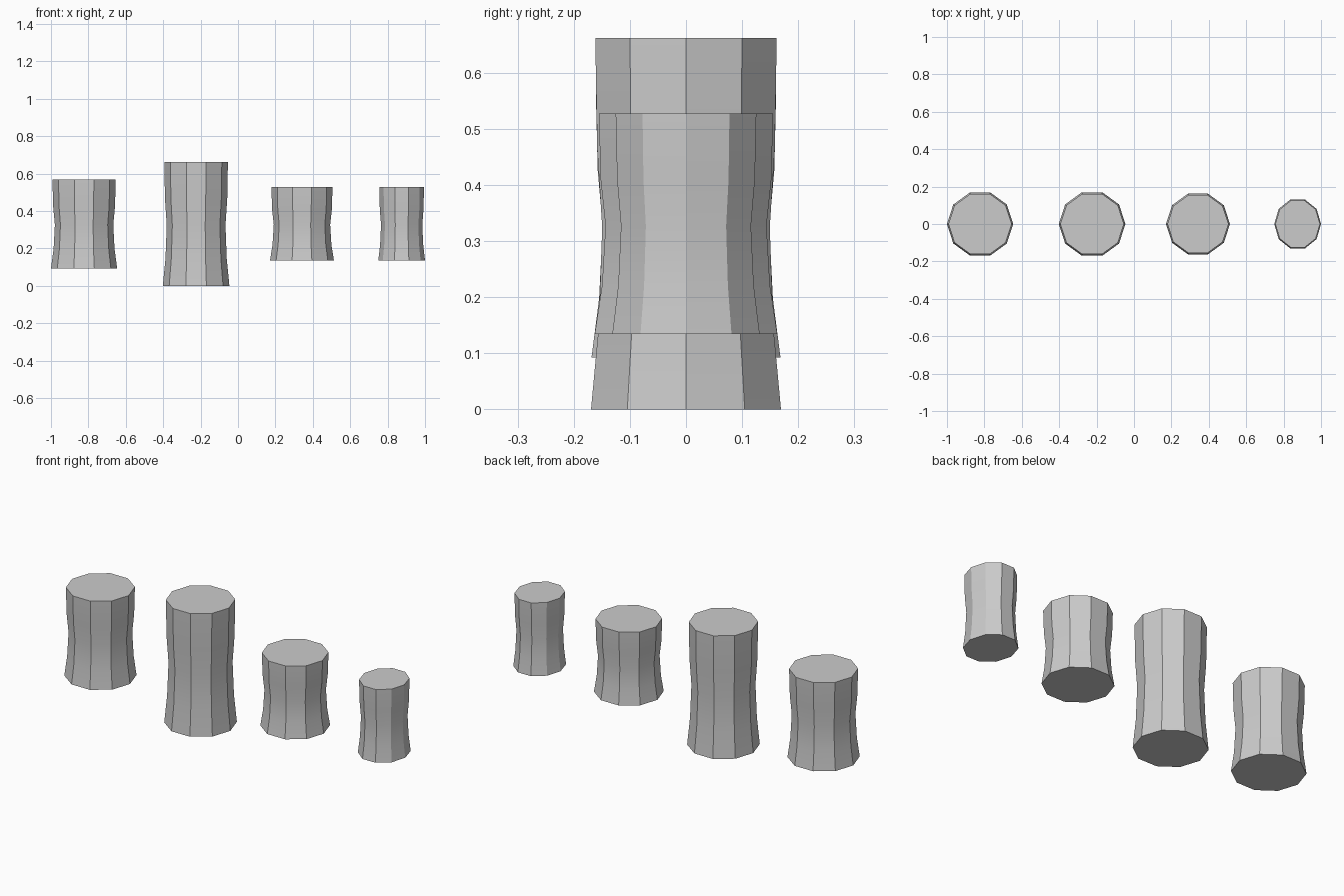
import bpy, bmesh, math

if "Cube" in bpy.data.objects:
    bpy.data.objects.remove(bpy.data.objects["Cube"])

SIDES = 10
MID_Z = 0.331
# waisted profile: (height fraction, radius fraction)
PROFILE = [(0, 1), (0.22, 0.92), (0.49, 0.882), (0.7, 0.935), (1, 0.955)]


def column(name, x, rx, ry, height):
    """Ten-sided waisted column, centred vertically on MID_Z."""
    bm = bmesh.new()
    rings = []
    for t, s in PROFILE:
        z = MID_Z + (t - 0.5) * height
        rings.append([bm.verts.new((s * rx * math.cos(a), s * ry * math.sin(a), z))
                      for a in (math.tau * i / SIDES for i in range(SIDES))])
    for low, high in zip(rings, rings[1:]):
        for i in range(SIDES):
            j = (i + 1) % SIDES
            bm.faces.new((low[i], low[j], high[j], high[i]))
    # end caps
    bm.faces.new(rings[0][::-1])
    bm.faces.new(rings[-1])
    mesh = bpy.data.meshes.new(name)
    bm.to_mesh(mesh)
    bm.free()
    obj = bpy.data.objects.new(name, mesh)
    obj.location.x = x
    bpy.context.collection.objects.link(obj)
    # soft along the height, crisp at the vertical edges
    bpy.ops.object.select_all(action='DESELECT')
    obj.select_set(True)
    bpy.context.view_layer.objects.active = obj
    bpy.ops.object.shade_smooth_by_angle(angle=math.radians(30))
    return obj


# four columns from left to right
column("left_column", -0.823, 0.177, 0.177, 0.476)
column("tall_column", -0.224, 0.178, 0.178, 0.662)
column("short_column", 0.342, 0.171, 0.171, 0.393)
column("narrow_column", 0.875, 0.125, 0.138, 0.393)
